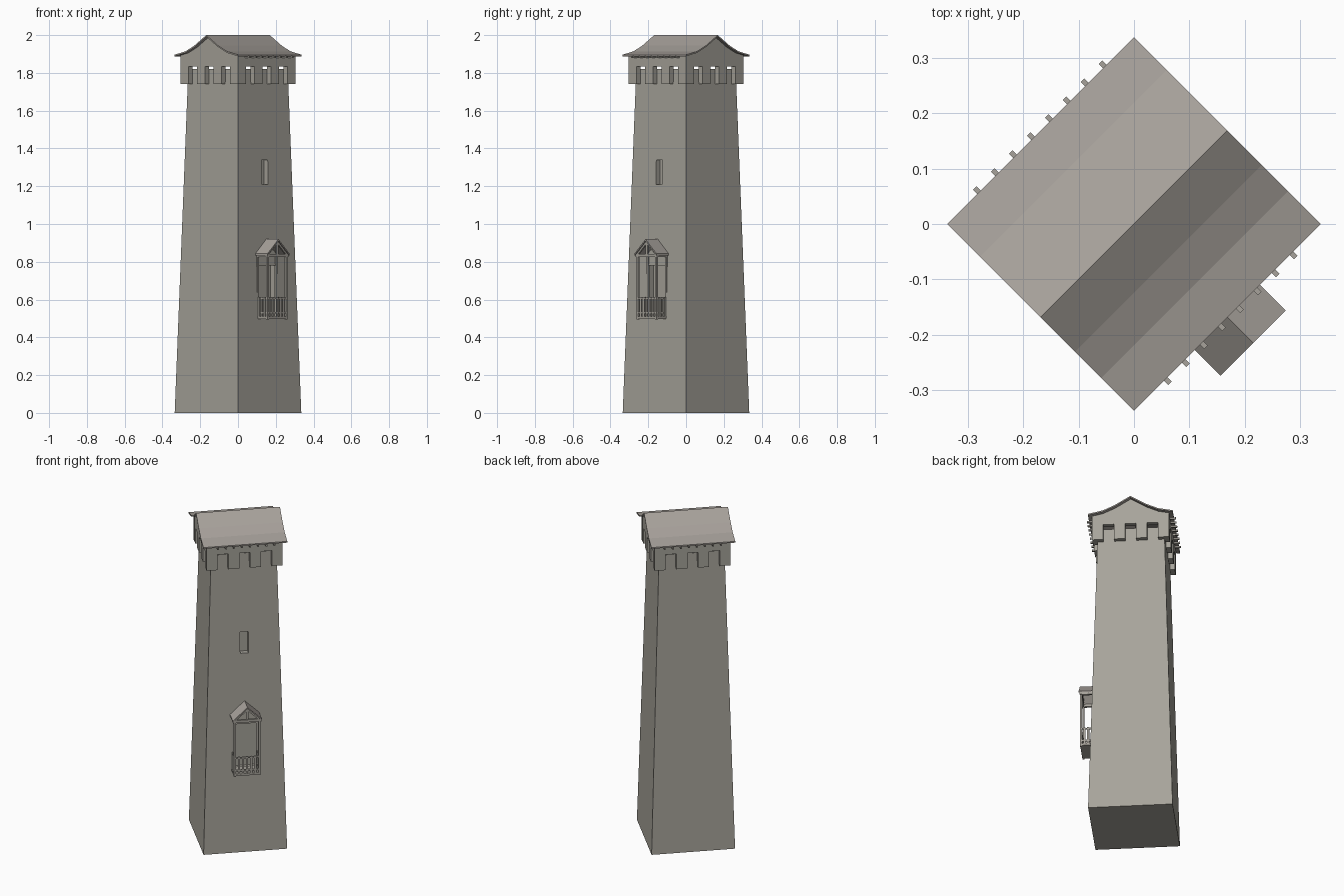
import bpy, bmesh, math
from mathutils import Matrix, Vector

if "Cube" in bpy.data.objects:
    bpy.data.objects.remove(bpy.data.objects["Cube"])

# Everything is modelled square to the axes, then turned 45 degrees about z
TURN = Matrix.Rotation(math.radians(45), 4, 'Z')


def material(name, rgb):
    m = bpy.data.materials.new(name)
    m.diffuse_color = (*rgb, 1)
    m.use_nodes = True
    m.node_tree.nodes["Principled BSDF"].inputs["Base Color"].default_value = m.diffuse_color
    return m


STONE = material("stone_grey", (0.385, 0.37, 0.325))
ROOF = material("roof_grey", (0.39, 0.36, 0.33))
WOOD = material("weathered_wood", (0.385, 0.365, 0.325))


def finish(name, bm, mat):
    bmesh.ops.recalc_face_normals(bm, faces=bm.faces[:])
    bm.transform(TURN)
    me = bpy.data.meshes.new(name)
    bm.to_mesh(me)
    bm.free()
    me.materials.append(mat)
    ob = bpy.data.objects.new(name, me)
    bpy.context.collection.objects.link(ob)
    return ob


def add_box(bm, x0, x1, y0, y1, z0, z1):
    m = Matrix.Translation(((x0 + x1) / 2, (y0 + y1) / 2, (z0 + z1) / 2))
    m = m @ Matrix.Diagonal((x1 - x0, y1 - y0, z1 - z0, 1))
    bmesh.ops.create_cube(bm, size=1, matrix=m)


def boxes(name, items, mat):
    bm = bmesh.new()
    for b in items:
        add_box(bm, *b)
    return finish(name, bm, mat)


def prism(name, pts, axis, a, b, mat):
    """Extrude a (horizontal, z) outline along 'X' or 'Y' from a to b."""
    bm = bmesh.new()
    place = (lambda h, z: (a, h, z)) if axis == 'X' else (lambda h, z: (h, a, z))
    face = bm.faces.new([bm.verts.new(place(h, z)) for h, z in pts])
    out = bmesh.ops.extrude_face_region(bm, geom=[face])
    d = Vector((b - a, 0, 0)) if axis == 'X' else Vector((0, b - a, 0))
    bmesh.ops.translate(bm, vec=d, verts=[v for v in out["geom"] if isinstance(v, bmesh.types.BMVert)])
    bmesh.ops.triangulate(bm, faces=[f for f in bm.faces if len(f.verts) > 4])
    return finish(name, bm, mat)


# Tapered tower shaft with door and window recesses
bm = bmesh.new()
add_box(bm, -0.237, 0.237, -0.237, 0.237, 0, 1.82)
for v in bm.verts:
    if v.co.z > 1:
        v.co.x *= 0.186 / 0.237
        v.co.y *= 0.186 / 0.237
tower = finish("tower_shaft", bm, STONE)
cutter = boxes("recess_cutter", [(-0.072, 0.072, -0.30, -0.17, 0.505, 0.78),
                                 (-0.023, 0.023, -0.30, -0.172, 1.21, 1.34)], STONE)
cutter.hide_render = True
mod = tower.modifiers.new("recesses", 'BOOLEAN')
mod.operation = 'DIFFERENCE'
mod.solver = 'EXACT'
mod.object = cutter
bpy.context.view_layer.objects.active = tower
bpy.ops.object.modifier_apply(modifier=mod.name)
bpy.data.objects.remove(cutter)

# Overhanging head: comb-shaped walls, gables follow the flared roof
H, T, LOW, NOTCH = 0.2157, 0.029, 1.74, 1.835
half = [(0, 2.0), (0.088, 1.945), (0.155, 1.914), (0.238, 1.896)]
roof_line = [(-y, z) for y, z in half[:0:-1]] + half


def comb(h):
    s = 2 * H / 7
    pts = []
    for i in range(4):
        l = max(-H + 2 * i * s, -h)
        r = min(-H + (2 * i + 1) * s, h)
        if i:
            pts.append((l, NOTCH))
        pts += [(l, LOW), (r, LOW)]
        if i < 3:
            pts.append((r, NOTCH))
    return pts


for side, sg in (("front", -1), ("back", 1)):
    prism("head_wall_" + side, comb(H) + [(H, 1.892), (-H, 1.892)],
          'Y', sg * H, sg * (H - T), STONE)
gable_h = H - 0.0004
gable_top = [(gable_h, 1.894)] + [(y, z - 0.005) for y, z in roof_line[1:-1]][::-1] + [(-gable_h, 1.894)]
for side, sg in (("left", -1), ("right", 1)):
    prism("head_gable_" + side, comb(gable_h) + gable_top,
          'X', sg * (H - 0.0004), sg * (H - T), STONE)

# Main roof sheet with flared eaves
prism("main_roof", roof_line + [(y, z - 0.008) for y, z in roof_line[::-1]],
      'X', -0.238, 0.238, ROOF)

# Rafter ends below both eaves
rafters = []
for i in range(8):
    x = -0.157 + i * 0.0458
    for sg in (-1, 1):
        y0, y1 = sorted((sg * 0.20, sg * 0.249))
        rafters.append((x - 0.0045, x + 0.0045, y0, y1, 1.880, 1.890))
boxes("rafter_ends", rafters, WOOD)

# Balcony floor, posts and beams
Y0, W = -0.296, 0.075
boxes("balcony_floor", [(-W, W, Y0, -0.20, 0.498, 0.511)], WOOD)
P = 0.011
boxes("balcony_posts", [(sx - P / 2, sx + P / 2, y, y + P, 0.494, 0.83)
                        for sx in (-W + P / 2, W - P / 2) for y in (Y0, -0.222)], WOOD)
boxes("balcony_beams",
      [(-0.08, 0.08, Y0 - 0.002, Y0 + 0.011, 0.826, 0.842)] +
      [(x, x + 0.012, Y0, -0.20, 0.826, 0.842) for x in (-W, W - 0.012)], WOOD)

# Balcony railing: bottom and top rails with slats
rail = []
for z0, z1 in ((0.525, 0.535), (0.603, 0.611)):
    rail.append((-W, W, Y0 + 0.002, Y0 + 0.008, z0, z1))
    for x in (-W + 0.002, W - 0.008):
        rail.append((x, x + 0.006, Y0, -0.21, z0, z1))
for i in range(5):
    x = -0.046 + i * 0.023
    rail.append((x - 0.006, x + 0.006, Y0 + 0.001, Y0 + 0.007, 0.511, 0.614))
for i in range(3):
    y = Y0 + 0.024 + i * 0.021
    for x in (-W + 0.001, W - 0.007):
        rail.append((x, x + 0.006, y - 0.006, y + 0.006, 0.511, 0.614))
boxes("balcony_railing", rail, WOOD)

# Balcony gable roof, open front truss
prism("balcony_roof", [(-0.083, 0.843), (0, 0.92), (0.083, 0.843),
                       (0.083, 0.834), (0, 0.911), (-0.083, 0.834)],
      'Y', -0.304, -0.195, ROOF)
prism("balcony_truss_rafters", [(-0.08, 0.836), (0, 0.912), (0.08, 0.836),
                                (0.066, 0.836), (0, 0.898), (-0.066, 0.836)],
      'Y', Y0, Y0 + 0.01, WOOD)
boxes("balcony_king_post", [(-0.006, 0.006, Y0, Y0 + 0.01, 0.838, 0.905)], WOOD)
